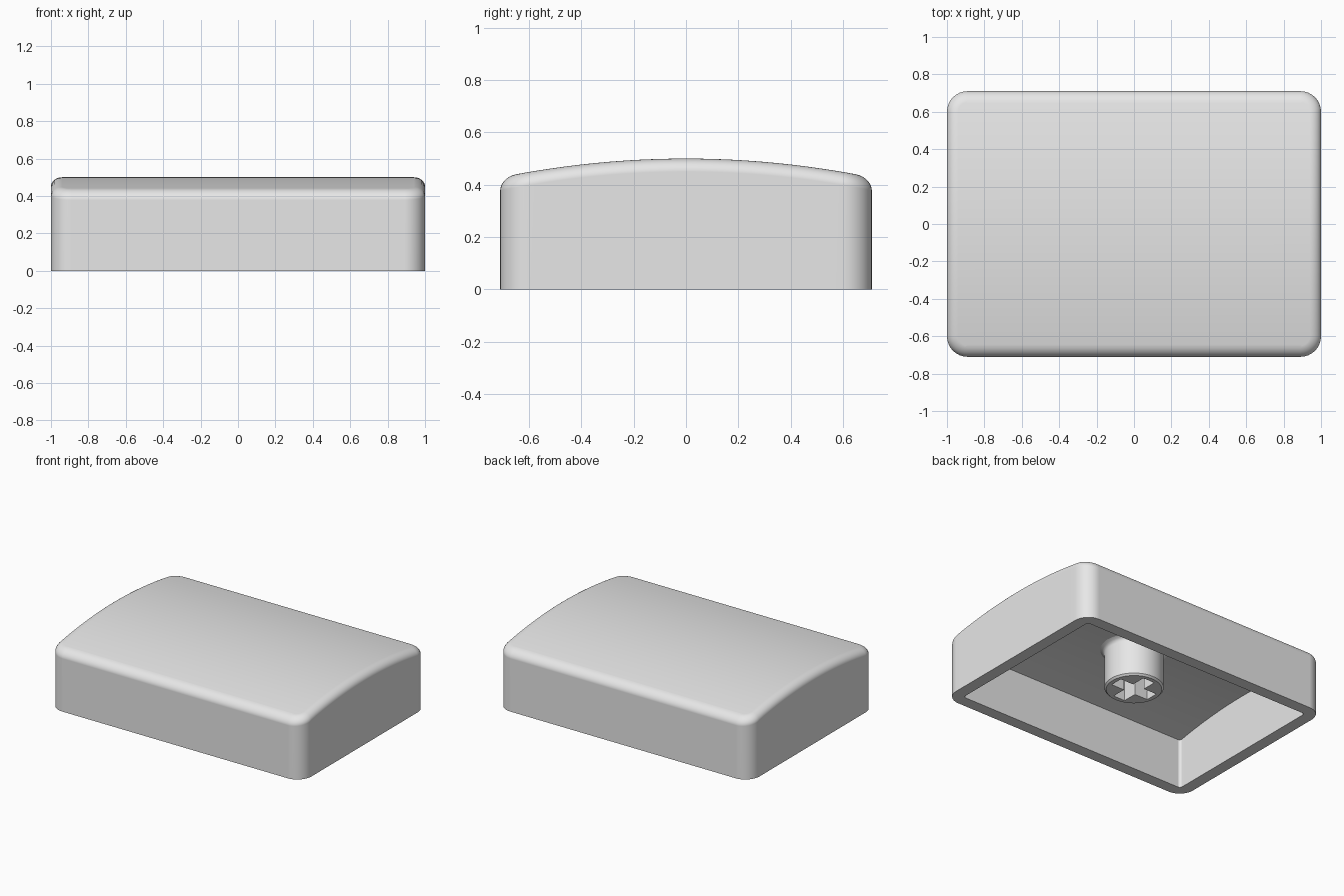
import bpy, bmesh
from math import sin, cos, pi, radians

default = bpy.data.objects.get("Cube")
if default:
    bpy.data.objects.remove(default)

HALF_X, HALF_Y = 1.0, 0.71
WALL, ROOF = 0.084, 0.09

plastic = bpy.data.materials.new("light grey plastic")
plastic.use_nodes = True
plastic.diffuse_color = (0.8, 0.8, 0.8, 1)
plastic.node_tree.nodes["Principled BSDF"].inputs["Base Color"].default_value = (0.8, 0.8, 0.8, 1)


def make_object(name, bm):
    bmesh.ops.recalc_face_normals(bm, faces=bm.faces)
    mesh = bpy.data.meshes.new(name)
    bm.to_mesh(mesh)
    bm.free()
    mesh.materials.append(plastic)
    obj = bpy.data.objects.new(name, mesh)
    bpy.context.collection.objects.link(obj)
    return obj


def activate(obj):
    bpy.ops.object.select_all(action="DESELECT")
    obj.select_set(True)
    bpy.context.view_layer.objects.active = obj


def smooth(obj):
    activate(obj)
    bpy.ops.object.shade_smooth_by_angle(angle=radians(35))
    mod = obj.modifiers.new("flat walls", "WEIGHTED_NORMAL")
    mod.keep_sharp = True


def dome(y):
    return 0.5 - y * y / 7


# Rounded rectangle, right half front to back, then the mirrored left half
def ring(bm, inset, radius, height):
    a, b = HALF_X - inset, HALF_Y - inset
    cx, cy, steps, side = a - radius, b - radius, 8, 24
    half = [(cx + radius * cos(t), -cy + radius * sin(t))
            for t in (-pi / 2 + pi / 2 * i / steps for i in range(steps + 1))]
    half += [(a, -cy + 2 * cy * i / side) for i in range(1, side)]
    half += [(x, -y) for x, y in reversed(half[:steps + 1])]
    points = half + [(-x, y) for x, y in reversed(half)]
    return [bm.verts.new((x, y, height(y))) for x, y in points]


def cap(bm, loop):
    n = len(loop)
    for i in range(n // 2 - 1):
        bm.faces.new((loop[i], loop[i + 1], loop[n - 2 - i], loop[n - 1 - i]))


# Hollow shell: ceiling, inner wall, rim, outer wall, rounded top edge, dome
bm = bmesh.new()
rings = [ring(bm, WALL, 0.02, lambda y: dome(y) - ROOF),
         ring(bm, WALL, 0.02, lambda y: 0),
         ring(bm, 0, 0.11, lambda y: 0)]
for i in range(9):
    t = pi / 2 * i / 8
    inset = 0.06 * (1 - cos(t))
    rings.append(ring(bm, inset, 0.11 - inset,
                      lambda y: dome(y) - 0.05 * (1 - sin(t))))
for low, high in zip(rings, rings[1:]):
    for i in range(len(low)):
        j = (i + 1) % len(low)
        bm.faces.new((low[i], low[j], high[j], high[i]))
cap(bm, rings[0])
cap(bm, rings[-1])
smooth(make_object("cap_shell", bm))

# Round stem, flared where it meets the ceiling
profile = [(0, 0.12), (0.18, 0.12), (0.192, 0.132), (0.192, 0.375), (0.196, 0.39),
           (0.206, 0.402), (0.225, 0.41), (0.225, 0.45), (0, 0.45)]
bm = bmesh.new()
verts = [bm.verts.new((r, 0, z)) for r, z in profile]
edges = [bm.edges.new(pair) for pair in zip(verts, verts[1:])]
bmesh.ops.spin(bm, geom=verts + edges, axis=(0, 0, 1), cent=(0, 0, 0),
               angle=2 * pi, steps=48)
bmesh.ops.remove_doubles(bm, verts=bm.verts, dist=0.0005)
stem = make_object("stem", bm)

# Cross-shaped socket cut into the stem
LONG, THIN = 0.15, 0.046
quarter = [(LONG, -THIN), (LONG, THIN), (THIN, THIN)]
outline = []
for k in range(4):
    for x, y in quarter:
        for _ in range(k):
            x, y = -y, x
        outline.append((x, y))
bm = bmesh.new()
face = bm.faces.new([bm.verts.new((x, y, 0.05)) for x, y in outline])
top = bmesh.ops.extrude_face_region(bm, geom=[face])
bmesh.ops.translate(bm, vec=(0, 0, 0.34),
                    verts=[v for v in top["geom"] if isinstance(v, bmesh.types.BMVert)])
cutter = make_object("socket_cutter", bm)
cutter.hide_render = True
cut = stem.modifiers.new("socket", "BOOLEAN")
cut.operation = "DIFFERENCE"
cut.solver = "EXACT"
cut.object = cutter
activate(stem)
bpy.ops.object.modifier_apply(modifier=cut.name)
bpy.data.objects.remove(cutter)
smooth(stem)
